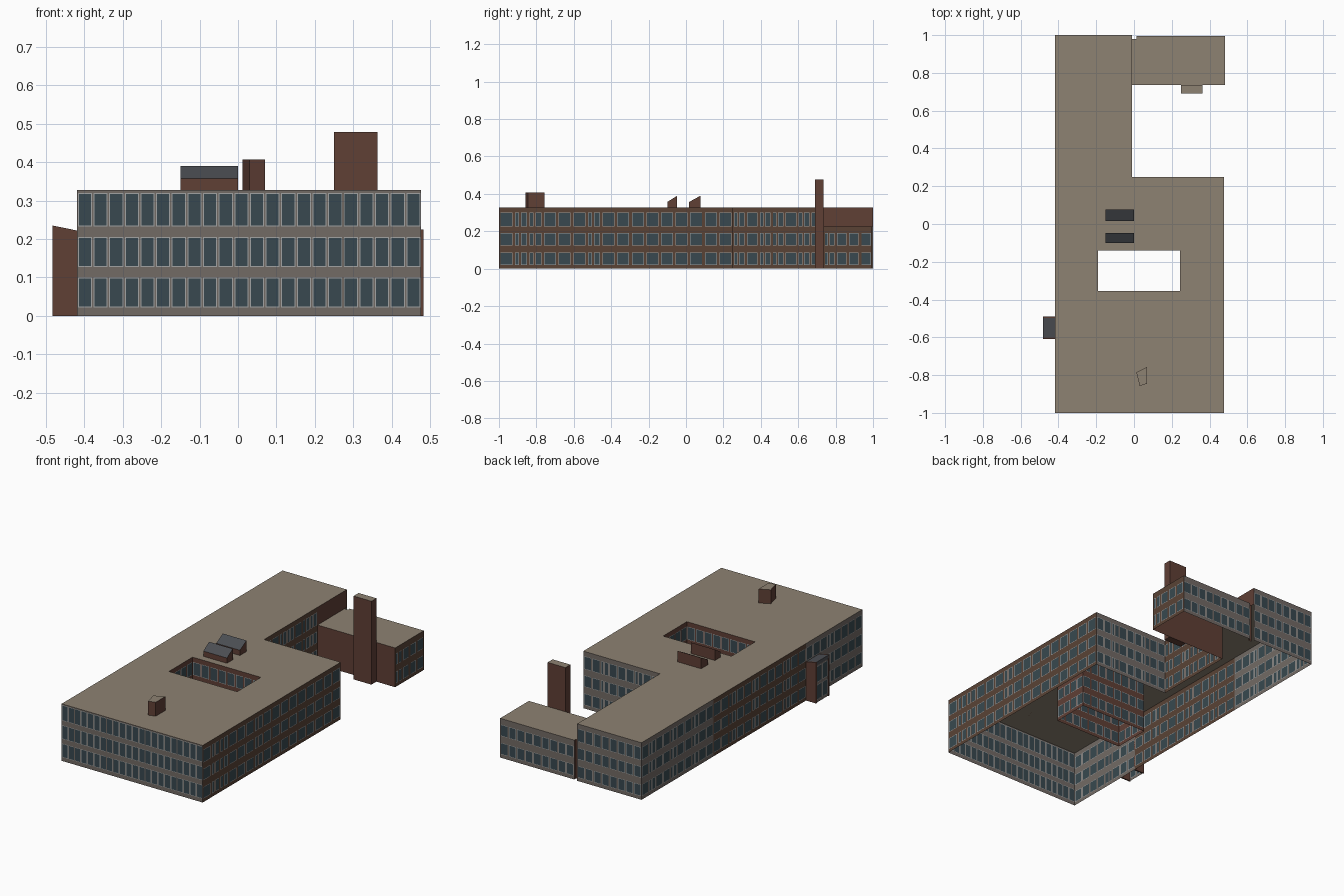
import bpy, bmesh
from mathutils import Vector

if "Cube" in bpy.data.objects:
    bpy.data.objects.remove(bpy.data.objects["Cube"])


def material(name, r, g, b):
    m = bpy.data.materials.new(name)
    m.diffuse_color = (r, g, b, 1)
    m.use_nodes = True
    m.node_tree.nodes["Principled BSDF"].inputs["Base Color"].default_value = m.diffuse_color
    return m


BRICK = material("brick", 0.115, 0.05, 0.036)
DARK = material("dark_brick", 0.10, 0.055, 0.036)
STONE = material("stone", 0.17, 0.145, 0.13)
FRAME = material("window_frame", 0.36, 0.37, 0.37)
GLASS = material("glass", 0.04, 0.066, 0.08)
ROOF = material("roofing", 0.27, 0.225, 0.17)
METAL = material("rooflight_glass", 0.07, 0.075, 0.085)

# Main dimensions
XL, XM, XR = -0.418, -0.01, 0.476
YF, YM, YB = -1.0, 0.25, 1.0
H, LOW = 0.327, 0.225
CX0, CX1, CY0, CY1 = -0.19, 0.243, -0.355, -0.14
TALL = [(0.022, 0.10), (0.127, 0.205), (0.232, 0.32)]
SMALL = [(0.02, 0.086), (0.125, 0.19), (0.226, 0.30)]


def finish(name, bm, mats):
    bmesh.ops.remove_doubles(bm, verts=bm.verts, dist=0.0001)
    me = bpy.data.meshes.new(name)
    bm.to_mesh(me)
    bm.free()
    for m in mats:
        me.materials.append(m)
    ob = bpy.data.objects.new(name, me)
    bpy.context.collection.objects.link(ob)
    return ob


def facade(name, a, b, wall, rows=(), bays=1, split=(), gap=0.014, height=H, base=0.0):
    """Thin wall from a to b (outside on the right) with rows of framed windows."""
    a, b = Vector((*a, 0)), Vector((*b, 0))
    length, d = (b - a).length, (b - a).normalized()
    bm = bmesh.new()

    def cell(u0, u1, z0, z1, mat):
        pts = [(u0, z0), (u1, z0), (u1, z1), (u0, z1)]
        f = bm.faces.new([bm.verts.new(a + d * u + Vector((0, 0, z))) for u, z in pts])
        f.material_index = mat

    pitch, t = length / bays, 0.0025
    spans = []
    for i in range(bays):
        u0, u1 = i * pitch + gap / 2, (i + 1) * pitch - gap / 2
        if i in split:
            m = u0 + (u1 - u0) * 0.42
            spans += [(u0, m - gap / 3), (m + gap / 3, u1)]
        else:
            spans.append((u0, u1))
    z = base
    for z0, z1 in rows:
        cell(0, length, z, z0, 0)
        u = 0
        for u0, u1 in spans:
            cell(u, u0, z0, z1, 0)
            cell(u0, u0 + t, z0, z1, 1)
            cell(u1 - t, u1, z0, z1, 1)
            cell(u0 + t, u1 - t, z0, z0 + t, 1)
            cell(u0 + t, u1 - t, z1 - t, z1, 1)
            cell(u0 + t, u1 - t, z0 + t, z1 - t, 2)
            u = u1
        cell(u, length, z0, z1, 0)
        z = z1
    cell(0, length, z, height, 0)
    return finish(name, bm, [wall, FRAME, GLASS])


def flat_roof(name, xs, ys, z, holes=()):
    bm = bmesh.new()
    for i in range(len(xs) - 1):
        for j in range(len(ys) - 1):
            if (i, j) not in holes:
                pts = [(xs[i], ys[j]), (xs[i + 1], ys[j]), (xs[i + 1], ys[j + 1]), (xs[i], ys[j + 1])]
                bm.faces.new([bm.verts.new((x, y, z)) for x, y in pts])
    return finish(name, bm, [ROOF])


def prism(name, base, z0, tops, side, top):
    """Solid on a counter-clockwise plan with a top height for each corner."""
    bm = bmesh.new()
    lo = [bm.verts.new((x, y, z0)) for x, y in base]
    hi = [bm.verts.new((x, y, z)) for (x, y), z in zip(base, tops)]
    n = len(base)
    bm.faces.new(lo[::-1])
    bm.faces.new(hi).material_index = 1
    for i in range(n):
        j = (i + 1) % n
        bm.faces.new([lo[i], lo[j], hi[j], hi[i]])
    return finish(name, bm, [side, top])


def rect(x0, x1, y0, y1):
    return [(x0, y0), (x1, y0), (x1, y1), (x0, y1)]


# Main block and rear wing walls
facade("front_wall", (XL, YF), (XR, YF), STONE, TALL, 22, gap=0.004)
facade("right_wall", (XR, YF), (XR, YM), DARK, SMALL, 16, (1, 2, 6))
facade("wing_corner_wall", (XR, YM), (XM, YM), STONE, SMALL, 9, (2, 6), 0.008)
facade("wing_inner_wall", (XM, YM), (XM, 0.735), DARK, SMALL, 7, (0, 2, 3, 5, 6), 0.012)
facade("wing_inner_upper_wall", (XM, 0.735), (XM, YB), BRICK, base=LOW)
facade("wing_back_wall", (XM, YB), (XL, YB), STONE, SMALL, 8, gap=0.008)
facade("left_wall_rear", (XL, YB), (XL, 0.35), STONE, SMALL, 10, (1, 4, 7), 0.01)
facade("left_wall_middle", (XL, 0.35), (XL, -0.49), DARK, SMALL, 12, (2, 5, 9), 0.012)
facade("left_wall_front", (XL, -0.49), (XL, YF), STONE, SMALL, 8, (3,), 0.01)

# Courtyard walls face into the opening
court = [(CX0, CY0), (CX0, CY1), (CX1, CY1), (CX1, CY0)]
for i, side in enumerate(("left", "back", "right", "front")):
    facade("courtyard_wall_" + side, court[i], court[(i + 1) % 4], BRICK, SMALL, 4 if i % 2 == 0 else 8, gap=0.008)

# Low rear wing
LX = 0.482
facade("low_wing_front", (XM, 0.735), (LX, 0.735), BRICK, height=LOW)
facade("low_wing_right", (LX, 0.735), (LX, 0.995), DARK, SMALL[:2], 4, (0,), 0.014, LOW)
facade("low_wing_back", (LX, 0.995), (0.012, 0.995), STONE, SMALL[:2], 9, (), 0.008, LOW)
facade("low_wing_recess_side", (0.012, 0.995), (0.012, 0.98), BRICK, height=LOW)
facade("low_wing_recess", (0.012, 0.98), (XM, 0.98), BRICK, height=LOW)

# Roofs
flat_roof("main_roof", [XL, CX0, XM, CX1, XR], [YF, CY0, CY1, YM, YB], H,
          {(1, 1), (2, 1), (2, 3), (3, 3)})
flat_roof("low_wing_roof", [XM, 0.012, LX], [0.735, 0.98, 0.995], LOW, {(0, 1)})

# Chimney and rooftop structures
prism("chimney", rect(0.25, 0.363, 0.69, 0.735), 0, [0.478] * 4, BRICK, ROOF)
prism("roof_vent_box", [(0.012, -0.785), (0.03, -0.857), (0.07, -0.845), (0.07, -0.757)], H, [0.407] * 4, BRICK, ROOF)
for name, y0, y1 in (("front_rooflight", -0.10, -0.047), ("back_rooflight", 0.017, 0.077)):
    prism(name, rect(-0.15, 0.0, y0, y1), H, [0.357, 0.357, 0.39, 0.39], BRICK, METAL)

# Left entrance porch: brick cheeks, sloped top, glazed front
PX = -0.482
for name, y in (("porch_front_cheek", -0.61), ("porch_back_cheek", -0.498)):
    prism(name, rect(PX, XL, y, y + 0.008), 0, [0.235, 0.222, 0.222, 0.235], BRICK, BRICK)
prism("porch_top", rect(PX, XL, -0.602, -0.498), 0.215, [0.235, 0.222, 0.222, 0.235], METAL, METAL)
facade("porch_glazing", (PX + 0.004, -0.498), (PX + 0.004, -0.602), STONE,
       [(0.015, 0.10), (0.115, 0.205)], 2, gap=0.008, height=0.215)
